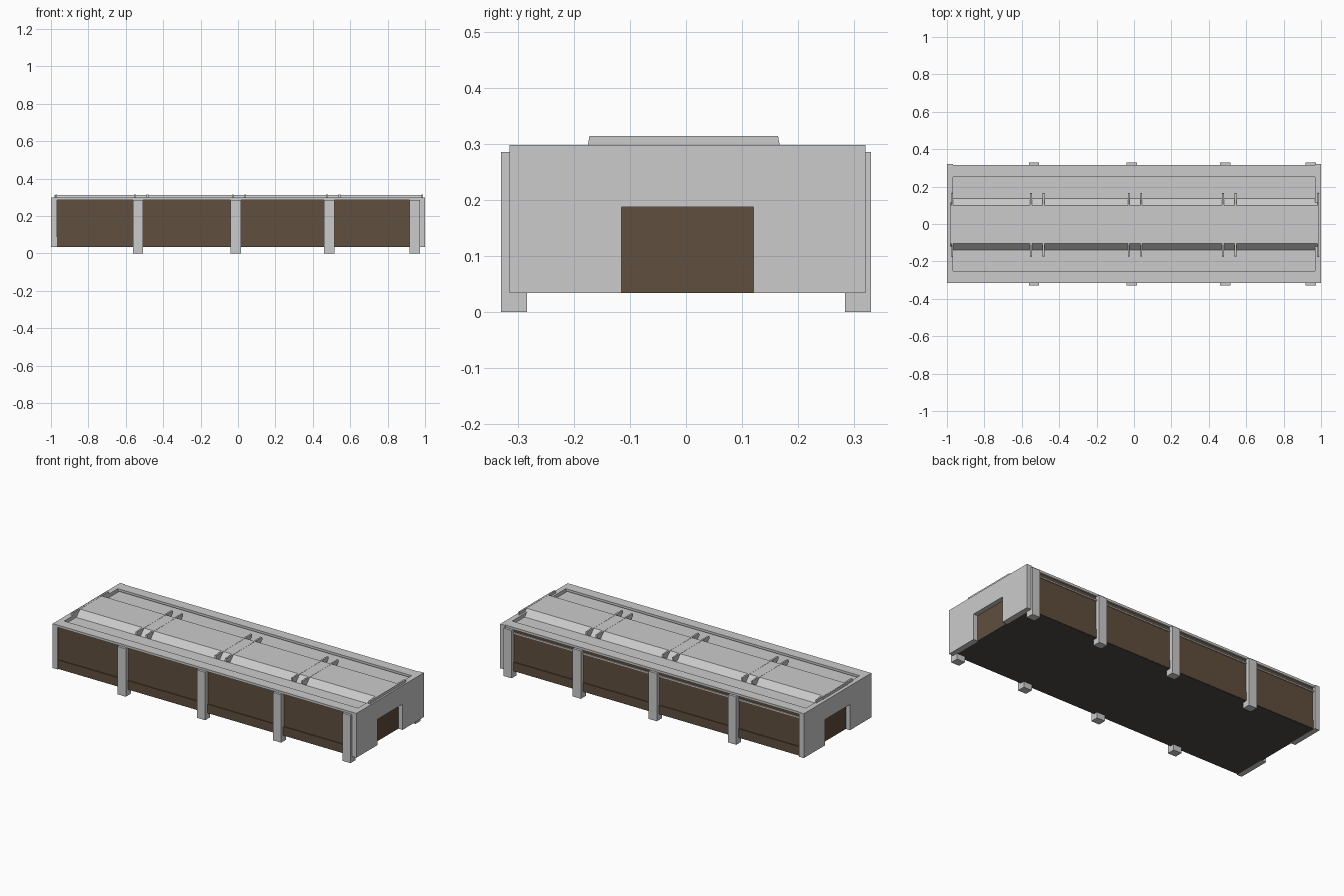
import bpy, bmesh
from mathutils import Matrix

if "Cube" in bpy.data.objects:
    bpy.data.objects.remove(bpy.data.objects["Cube"])


def material(name, color):
    m = bpy.data.materials.new(name)
    m.diffuse_color = (*color, 1)
    m.use_nodes = True
    m.node_tree.nodes["Principled BSDF"].inputs["Base Color"].default_value = m.diffuse_color
    return m


BROWN = material("brown_panel", (0.115, 0.077, 0.047))
DARK = material("dark_floor", (0.08, 0.07, 0.064))


def finish(name, bm, mat=None):
    bmesh.ops.recalc_face_normals(bm, faces=bm.faces)
    me = bpy.data.meshes.new(name)
    bm.to_mesh(me)
    bm.free()
    ob = bpy.data.objects.new(name, me)
    bpy.context.collection.objects.link(ob)
    if mat:
        me.materials.append(mat)
    return ob


def box(name, x, y, z, mat=None):
    bm = bmesh.new()
    size = (x[1] - x[0], y[1] - y[0], z[1] - z[0])
    mid = (sum(x) / 2, sum(y) / 2, sum(z) / 2)
    bmesh.ops.create_cube(bm, size=1, matrix=Matrix.Translation(mid) @ Matrix.Diagonal((*size, 1)))
    return finish(name, bm, mat)


def extrude_x(name, profile, x0, x1, mat=None):
    """Extrude a (y, z) outline along x."""
    bm = bmesh.new()
    face = bm.faces.new([bm.verts.new((x0, y, z)) for y, z in profile])
    ext = bmesh.ops.extrude_face_region(bm, geom=[face])
    verts = [v for v in ext["geom"] if isinstance(v, bmesh.types.BMVert)]
    bmesh.ops.translate(bm, verts=verts, vec=(x1 - x0, 0, 0))
    return finish(name, bm, mat)


# Floor slab
box("floor", (-0.968, 0.968), (-0.308, 0.308), (0.034, 0.045), DARK)

# End walls with a doorway, and the recessed doors
end_outline = [(-0.315, 0.034), (-0.115, 0.034), (-0.115, 0.187), (0.12, 0.187),
               (0.12, 0.034), (0.32, 0.034), (0.32, 0.298), (-0.315, 0.298)]
for s, side in ((-1, "left"), (1, "right")):
    extrude_x(side + "_end_wall", end_outline, s * 0.968, s * 1.0)
    xs = sorted((s * 0.955, s * 0.972))
    box(side + "_door", xs, (-0.115, 0.12), (0.034, 0.187), BROWN)

# Long side walls: main panel, lower skirt, grey eave beam and posts
for s, side in ((-1, "front"), (1, "back")):
    box(side + "_wall", (-0.968, 0.968), sorted((s * 0.285, s * 0.305)), (0.04, 0.29), BROWN)
    box(side + "_skirt", (-0.968, 0.968), sorted((s * 0.30, s * 0.31)), (0.036, 0.088), BROWN)
    box(side + "_eave", (-0.968, 0.968), sorted((s * 0.252, s * 0.315)), (0.284, 0.298))
    for i, x in enumerate((-0.535, -0.012, 0.488, 0.945)):
        box(f"{side}_post_{i + 1}", (x - 0.027, x + 0.027),
            sorted((s * 0.283, s * 0.33)), (0.0, 0.285))
box("back_rail", (-0.968, 0.968), (0.30, 0.311), (0.258, 0.266))

# Roof: raised centre with sloped flanks down to side gutters
roof = [(-0.29, 0.26), (-0.29, 0.277), (-0.14, 0.277), (-0.105, 0.313),
        (0.1, 0.313), (0.135, 0.277), (0.29, 0.277), (0.29, 0.26)]
extrude_x("roof", roof, -0.98, 0.98)

# Roof ribs: pairs of thin plates bridging the flanks, single ones at the ends
rib = [(-0.135, 0.276), (-0.175, 0.298), (-0.172, 0.314),
       (0.164, 0.314), (0.167, 0.298), (0.13, 0.276)]
for i, x in enumerate((-0.972, -0.55, -0.483, -0.028, 0.039, 0.475, 0.542, 0.985)):
    extrude_x(f"roof_rib_{i + 1}", rib, x - 0.005, x + 0.005)
